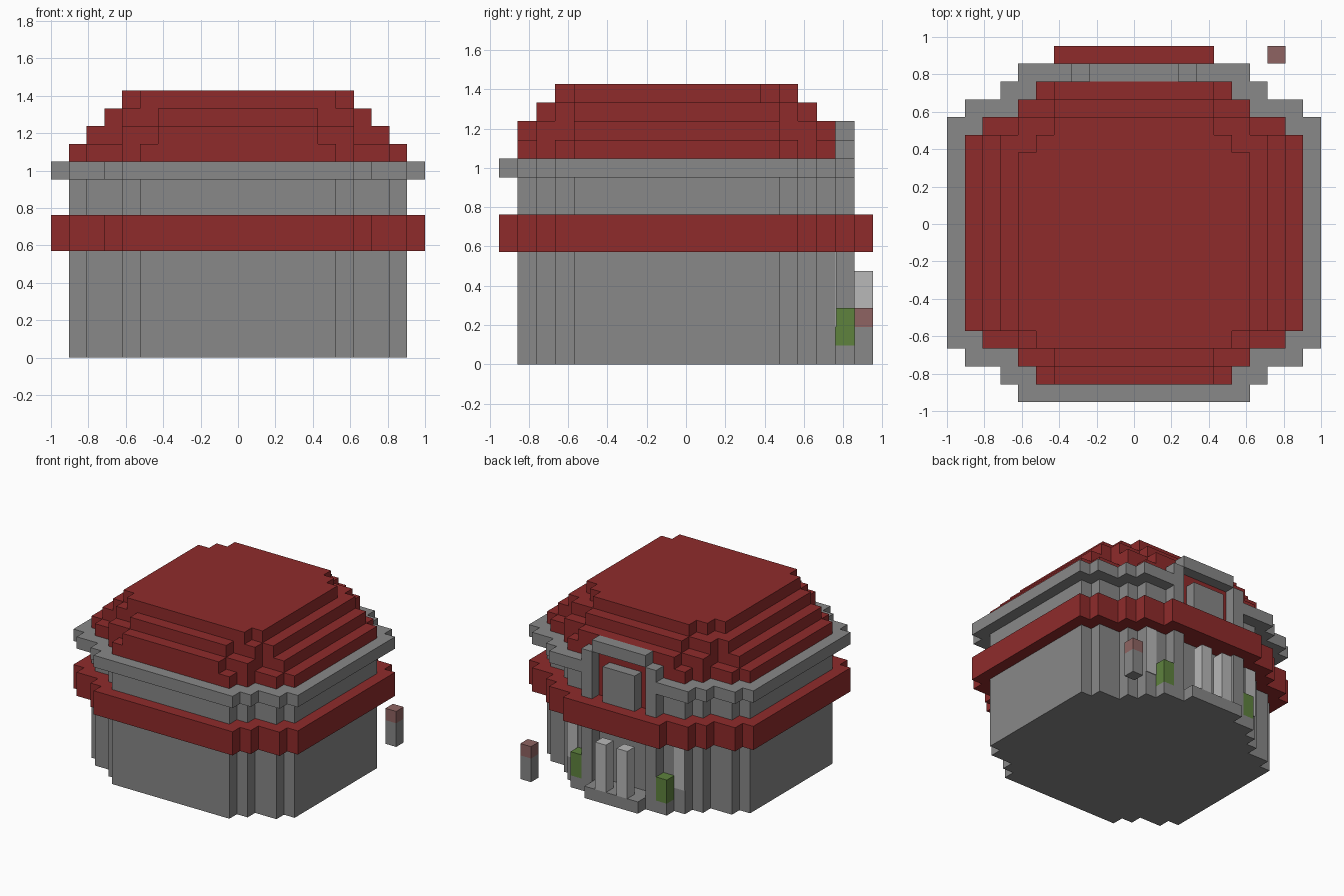
import bpy
import bmesh

cube = bpy.data.objects.get("Cube")
if cube:
    bpy.data.objects.remove(cube, do_unlink=True)

U = 2 / 21  # size of one building block


def material(name, rgb):
    m = bpy.data.materials.new(name)
    m.use_nodes = True
    m.diffuse_color = (*rgb, 1)
    m.node_tree.nodes["Principled BSDF"].inputs["Base Color"].default_value = (*rgb, 1)
    return m


RED = material("brick red", (0.275, 0.024, 0.024))
GREY = material("stone grey", (0.246, 0.246, 0.246))
LIGHT = material("light grey", (0.48, 0.48, 0.48))
GREEN = material("leaf green", (0.112, 0.223, 0.048))
PINK = material("dusty pink", (0.275, 0.127, 0.122))


def prism(name, points, z0, z1, mat):
    """Extrude a flat outline, given in block units."""
    bm = bmesh.new()
    face = bm.faces.new([bm.verts.new((x * U, y * U, z0 * U)) for x, y in points])
    top = bmesh.ops.extrude_face_region(bm, geom=[face])["geom"]
    moved = [v for v in top if isinstance(v, bmesh.types.BMVert)]
    bmesh.ops.translate(bm, verts=moved, vec=(0, 0, (z1 - z0) * U))
    bmesh.ops.recalc_face_normals(bm, faces=bm.faces)
    mesh = bpy.data.meshes.new(name)
    bm.to_mesh(mesh)
    bm.free()
    mesh.materials.append(mat)
    obj = bpy.data.objects.new(name, mesh)
    bpy.context.collection.objects.link(obj)
    return obj


def box(name, x0, x1, y0, y1, z0, z1, mat):
    return prism(name, [(x0, y0), (x1, y0), (x1, y1), (x0, y1)], z0, z1, mat)


def pair(name, x0, x1, *rest):
    box("left_" + name, x0, x1, *rest)
    box("right_" + name, -x1, -x0, *rest)


def stepped(name, steps, z0, z1, mat):
    """Rounded block outline from (half width, front, back), widest first."""
    half = []
    for i in reversed(range(len(steps))):
        w, front, _ = steps[i]
        if i + 1 < len(steps):
            half.append((steps[i + 1][0], front))
        half.append((w, front))
    for i, (w, _, back) in enumerate(steps):
        half.append((w, back))
        if i + 1 < len(steps):
            half.append((steps[i + 1][0], back))
    clean = [p for i, p in enumerate(half) if i == 0 or p != half[i - 1]]
    return prism(name, clean + [(-x, y) for x, y in reversed(clean)], z0, z1, mat)


wall = [(9.5, -6, 5), (8.5, -7, 6), (6.5, -8, 7), (5.5, -9, 8)]
rim = [(w + 1, f - 1, b + 1) for w, f, b in wall]

# Walls and the bands around them
stepped("walls", wall, 0, 11, GREY)
stepped("red_band", rim, 6, 8, RED)
box("entrance_canopy", -4.5, 4.5, 9, 10, 6, 8, RED)
stepped("cornice", rim[:3] + [(6.5, -10, 8)], 10, 11, GREY)
pair("cornice_back", 3.5, 6.5, 8, 9, 10, 11, GREY)

# Stepped roof
stepped("roof_base", wall, 11, 12, RED)
stepped("roof_second", [(8.5, -6, 5), (6.5, -8, 7), (4.5, -9, 8)], 12, 13, RED)
stepped("roof_third", [(7.5, -6, 5), (6.5, -7, 6), (4.5, -8, 7)], 13, 14, RED)
stepped("roof_top", [(6.5, -6, 4), (5.5, -7, 5), (4.5, -7, 6)], 14, 15, RED)

# Entrance arch with its recessed panel
pair("arch_post", 2.5, 3.5, 8, 9, 0, 12, GREY)
box("arch_beam", -2.5, 2.5, 8, 9, 12, 13, GREY)
box("arch_panel", -1.5, 1.5, 8, 9, 8, 11, GREY)
box("arch_backing", -2.5, 2.5, 8, 8.08, 8, 12, RED)

# Doorstep, columns, planters and side windows
box("doorstep", -2.5, 2.5, 8, 10, 0, 1, GREY)
pair("column", 0.5, 1.5, 9, 10, 1, 5, LIGHT)
pair("planter", 3.5, 4.5, 8, 9, 0, 1, GREY)
pair("bush", 3.5, 4.5, 8, 9, 1, 3, GREEN)
pair("window", 4.5, 5.5, 8, 8.06, 2, 6, LIGHT)

# Free-standing post
box("post", 7.5, 8.5, 9, 10, 0, 2, GREY)
box("post_lamp", 7.5, 8.5, 9, 10, 2, 3, PINK)
